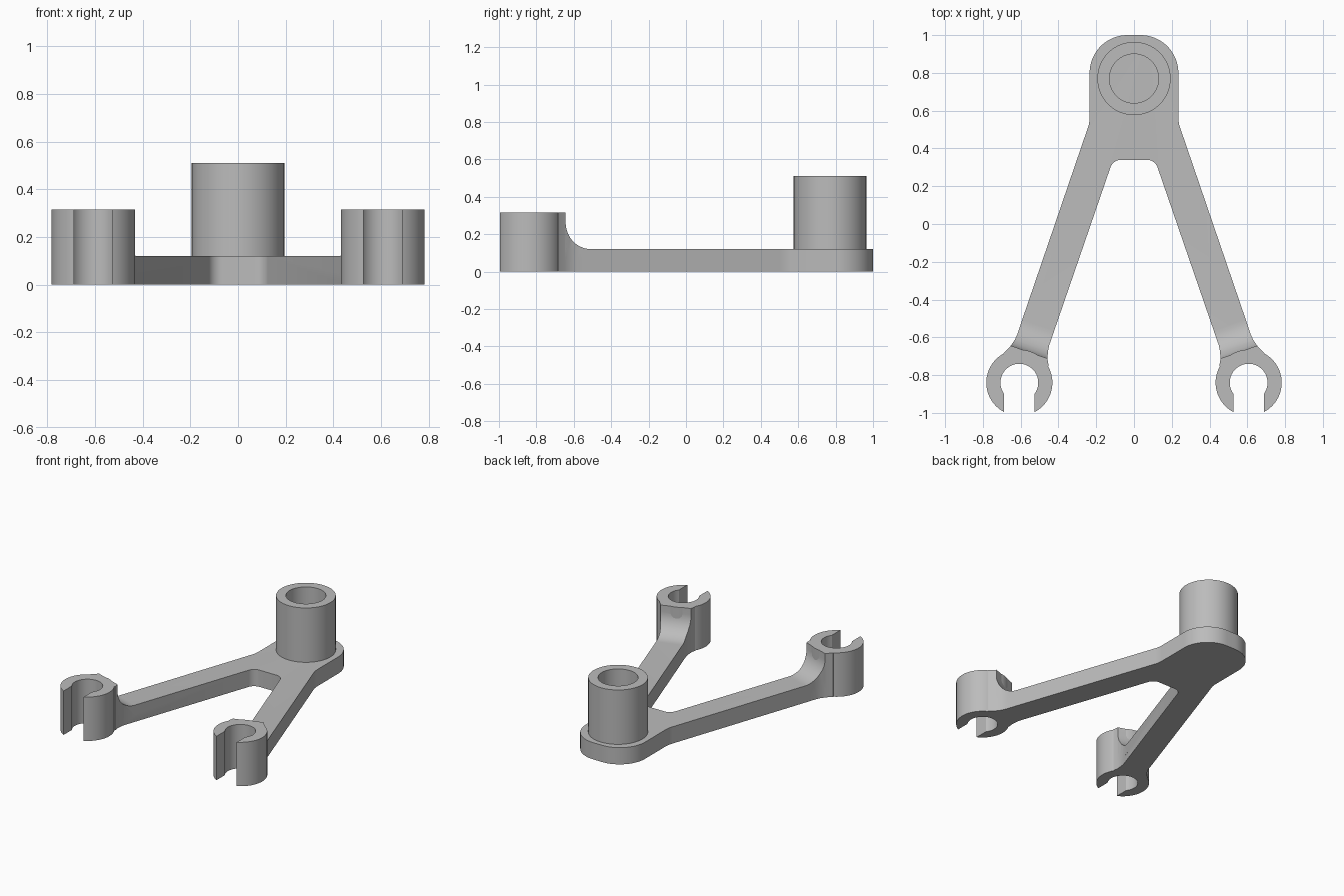
import bpy, bmesh, math
from mathutils import Vector, Matrix

cube = bpy.data.objects.get("Cube")
if cube:
    bpy.data.objects.remove(cube, do_unlink=True)

grey = bpy.data.materials.new("light grey")
grey.use_nodes = True
grey.diffuse_color = (0.5, 0.5, 0.5, 1)
grey.node_tree.nodes["Principled BSDF"].inputs["Base Color"].default_value = (0.5, 0.5, 0.5, 1)

PLATE_H, CLIP_H, HUB_H = 0.12, 0.315, 0.51
HUB_Y = 0.77
CLIP = Vector((0.607, -0.84, 0))
CLIP_R, BORE_R, SLOT = 0.175, 0.1, 0.08


def arc(cx, cy, r, a0, a1, n):
    """Points on a circular arc, angles in degrees."""
    angles = [math.radians(a0 + (a1 - a0) * i / n) for i in range(n + 1)]
    return [(cx + r * math.cos(a), cy + r * math.sin(a)) for a in angles]


def make(name, bm):
    bmesh.ops.recalc_face_normals(bm, faces=bm.faces)
    mesh = bpy.data.meshes.new(name)
    bm.to_mesh(mesh)
    bm.free()
    mesh.materials.append(grey)
    ob = bpy.data.objects.new(name, mesh)
    bpy.context.collection.objects.link(ob)
    return ob


def prism(name, pts, z0, z1, matrix=None):
    """Extrude a flat outline, then place it."""
    bm = bmesh.new()
    face = bm.faces.new([bm.verts.new((x, y, z0)) for x, y in pts])
    top = bmesh.ops.extrude_face_region(bm, geom=[face])["geom"]
    verts = [v for v in top if isinstance(v, bmesh.types.BMVert)]
    bmesh.ops.translate(bm, verts=verts, vec=(0, 0, z1 - z0))
    if matrix:
        bm.transform(matrix)
    return make(name, bm)


def boolean(ob, tool, operation):
    mod = ob.modifiers.new("bool", 'BOOLEAN')
    mod.operation, mod.object, mod.solver = operation, tool, 'EXACT'
    bpy.context.view_layer.objects.active = ob
    bpy.ops.object.modifier_apply(modifier=mod.name)
    bpy.data.objects.remove(tool, do_unlink=True)


def smooth(ob):
    bpy.ops.object.select_all(action='DESELECT')
    ob.select_set(True)
    bpy.context.view_layer.objects.active = ob
    bpy.ops.object.shade_smooth_by_angle(angle=math.radians(30))


# A-shaped base: half outline from the rounded back to the fork, then mirrored
outer_end = [(0.605, -0.545), (0.618, -0.585), (0.632, -0.615), (0.655, -0.648), (0.69, -0.683), (0.66, -0.78)]
inner_end = [(0.52, -0.82), (0.452, -0.75), (0.458, -0.715), (0.456, -0.68), (0.45, -0.645)]
half = arc(0.035, 0.8, 0.2, 90, 0, 16) + [(0.235, 0.56), (0.238, 0.53), (0.246, 0.505)]
half += outer_end + inner_end + arc(0.068, 0.28, 0.06, 19, 90, 8)
base = prism("forked_base", half + [(-x, y) for x, y in reversed(half)], 0, PLATE_H)

# Curved risers where the arms climb to the clips
tilt = math.atan(0.35)
riser_profile = [(0, 0.05), (0.32, 0.05)] + arc(0.32, 0.27, 0.15, 270, 180, 14) + [(0.17, CLIP_H), (0, CLIP_H)]
along = Vector((-math.sin(tilt), math.cos(tilt), 0))
across = Vector((math.cos(tilt), math.sin(tilt), 0))
place = Matrix((along, (0, 0, 1), across)).transposed().to_4x4()
place.translation = CLIP

for side in (1, -1):
    flip = Matrix.Scale(side, 4, (1, 0, 0))
    end = [(0.54, -0.36)] + outer_end + inner_end + [(0.35, -0.36)]
    riser = prism("riser", end, 0, CLIP_H, flip)
    boolean(riser, prism("riser_shape", riser_profile, -0.3, 0.3, flip @ place), 'INTERSECT')
    boolean(base, riser, 'UNION')

# Open clips at the arm ends, slot facing front
a_out = math.degrees(math.asin(SLOT / CLIP_R))
a_in = math.degrees(math.asin(SLOT / BORE_R))
c_shape = arc(0, 0, CLIP_R, -90 + a_out, 270 - a_out, 72) + arc(0, 0, BORE_R, 270 - a_in, -90 + a_in, 56)
for name, side in (("left_clip", 1), ("right_clip", -1)):
    spot = Matrix.Translation((side * CLIP.x, CLIP.y, 0))
    boolean(base, prism("clip_cut", arc(0, 0, CLIP_R - 0.002, 0, 355, 71), -0.1, 0.5, spot), 'DIFFERENCE')
    smooth(prism(name, c_shape, 0, CLIP_H, spot))
smooth(base)

# Hollow hub post
post = prism("hub_post", arc(0, HUB_Y, 0.194, 0, 355, 71), PLATE_H, HUB_H)
boolean(post, prism("hub_bore", arc(0, HUB_Y, 0.13, 0, 355, 71), PLATE_H - 0.1, HUB_H + 0.1), 'DIFFERENCE')
smooth(post)
